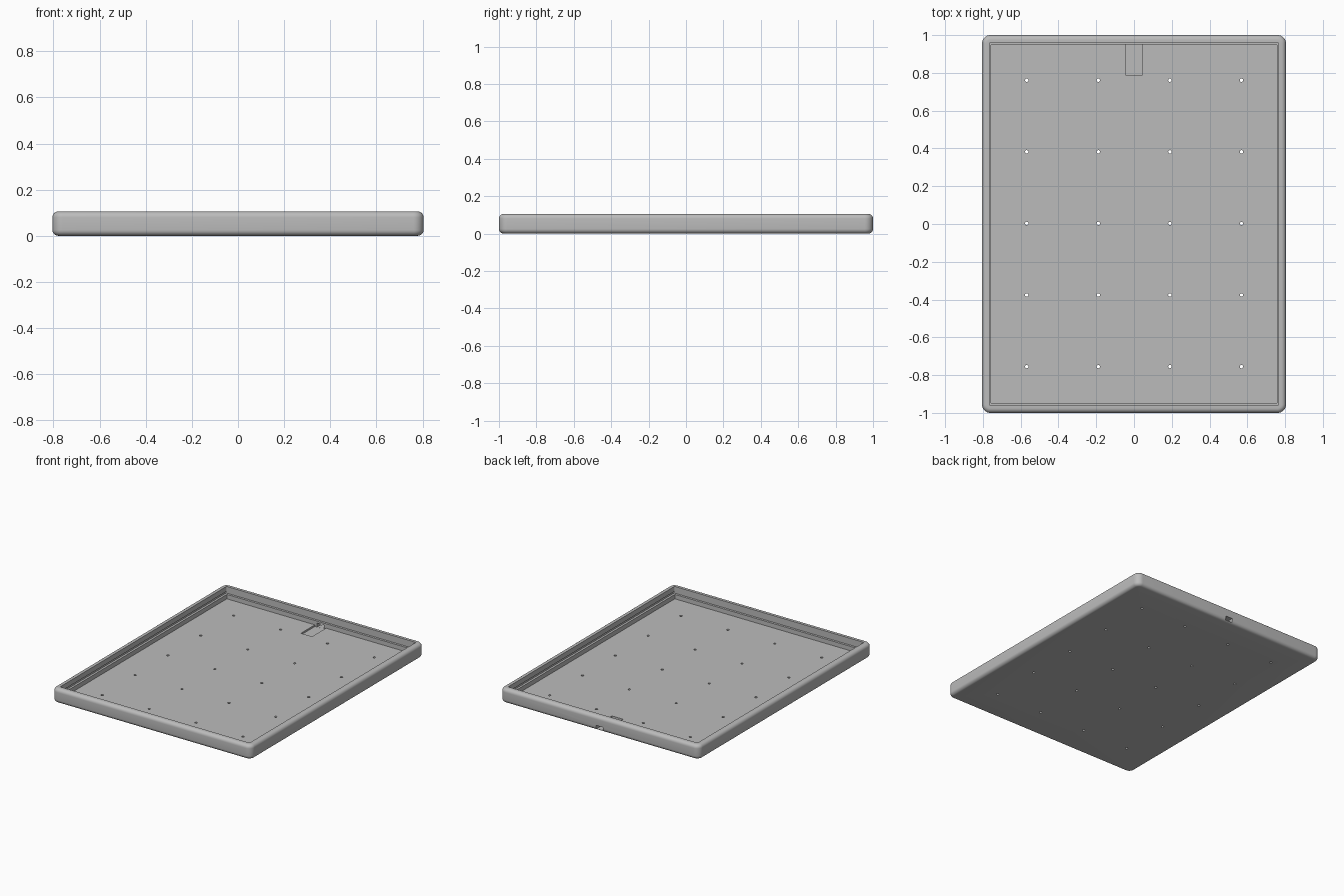
import bpy, bmesh, math

if "Cube" in bpy.data.objects:
    bpy.data.objects.remove(bpy.data.objects["Cube"])

grey = bpy.data.materials.new("light grey")
grey.diffuse_color = (0.5, 0.5, 0.5, 1)
grey.use_nodes = True
grey.node_tree.nodes["Principled BSDF"].inputs["Base Color"].default_value = grey.diffuse_color

HX, HY, H = 0.805, 1.0, 0.105   # outer half sizes and height
FLOOR = 0.02                    # top of the tray floor
R = 0.045                       # plan corner radius
F = 0.025                       # fillet radius on the outer edges


def ring(bm, inset, z, radius, seg=8):
    """Rounded rectangle of vertices, inset from the outer outline."""
    hx, hy = HX - inset, HY - inset
    verts = []
    for k, (sx, sy) in enumerate([(1, 1), (-1, 1), (-1, -1), (1, -1)]):
        for i in range(seg + 1):
            a = math.radians(90 * (k + i / seg))
            verts.append(bm.verts.new((sx * (hx - radius) + radius * math.cos(a),
                                       sy * (hy - radius) + radius * math.sin(a), z)))
    return verts


def finish(bm, name):
    bmesh.ops.recalc_face_normals(bm, faces=bm.faces)
    mesh = bpy.data.meshes.new(name)
    bm.to_mesh(mesh)
    bm.free()
    obj = bpy.data.objects.new(name, mesh)
    obj.data.materials.append(grey)
    bpy.context.collection.objects.link(obj)
    return obj


def box(bm, x0, x1, y0, y1, z0, z1):
    verts = bmesh.ops.create_cube(bm, size=1)["verts"]
    for v in verts:
        v.co = (x1 if v.co.x > 0 else x0, y1 if v.co.y > 0 else y0, z1 if v.co.z > 0 else z0)


def cut(obj, cutter):
    cutter.hide_render = True
    mod = obj.modifiers.new("cut", "BOOLEAN")
    mod.operation, mod.solver, mod.object = "DIFFERENCE", "EXACT", cutter
    bpy.context.view_layer.objects.active = obj
    bpy.ops.object.modifier_apply(modifier=mod.name)
    bpy.data.objects.remove(cutter)


# Wall section as (inset, height, corner radius): outer fillets, then the inner face
section = []
for i in range(7):
    a = math.radians(15 * i)
    d = F * (1 - math.sin(a))
    section.append((d, F * (1 - math.cos(a)), R - d))
for i in range(7):
    a = math.radians(15 * i)
    d = F * (1 - math.cos(a))
    section.append((d, H - F + F * math.sin(a), R - d))
section += [(0.040, H, 0.006), (0.040, 0.068, 0.006),      # upper inner wall
            (0.033, 0.068, 0.008), (0.033, 0.052, 0.008),  # retaining groove
            (0.049, 0.052, 0.004), (0.049, FLOOR, 0.004)]  # ledge and lower wall

bm = bmesh.new()
rings = [ring(bm, *s) for s in section]
for a, b in zip(rings, rings[1:]):
    n = len(a)
    for i in range(n):
        j = (i + 1) % n
        bm.faces.new((a[i], a[j], b[j], b[i]))
bm.faces.new(rings[0])
bm.faces.new(rings[-1])
tray = finish(bm, "tray")

# Grid of through holes in the floor
bm = bmesh.new()
for i in range(4):
    for j in range(5):
        c = bmesh.ops.create_cone(bm, cap_ends=True, segments=16, radius1=0.009,
                                  radius2=0.009, depth=0.1)
        bmesh.ops.translate(bm, verts=c["verts"],
                            vec=(-0.568 + 0.379 * i, -0.755 + 0.379 * j, 0.01))
cut(tray, finish(bm, "hole_cutter"))

# Shallow floor recess leading to the back wall
bm = bmesh.new()
box(bm, -0.045, 0.045, 0.79, 0.953, 0.008, 0.045)
cut(tray, finish(bm, "recess_cutter"))

# Cable slot through the back wall
bm = bmesh.new()
box(bm, -0.028, 0.028, 0.90, 1.1, 0.0085, 0.036)
cut(tray, finish(bm, "slot_cutter"))

# Smooth the fillets, keep the edges sharp
bpy.ops.object.select_all(action="DESELECT")
tray.select_set(True)
bpy.context.view_layer.objects.active = tray
bpy.ops.object.shade_smooth_by_angle(angle=math.radians(30))
